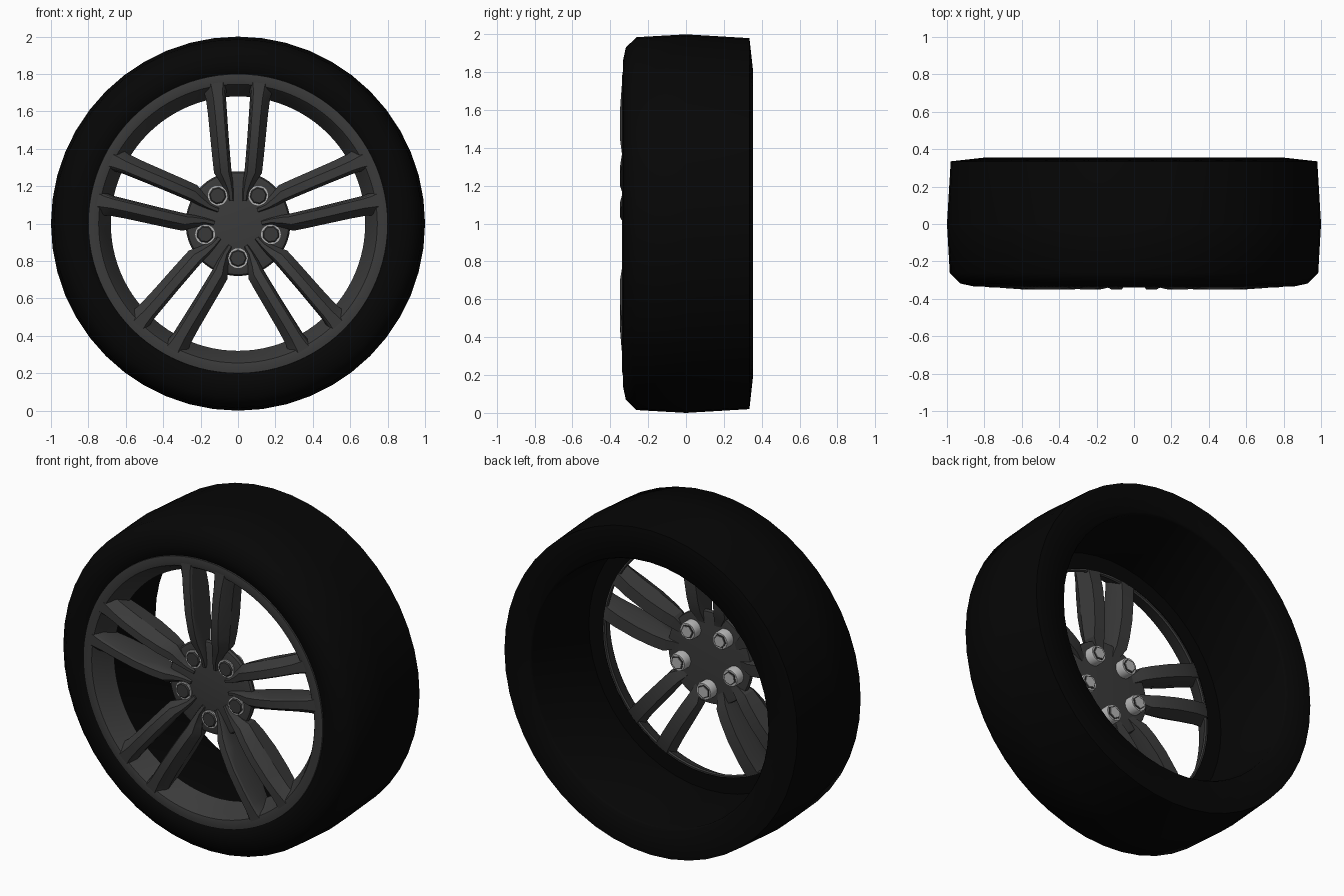
import bpy, bmesh, math

cube = bpy.data.objects.get("Cube")
if cube:
    bpy.data.objects.remove(cube, do_unlink=True)


def material(name, value):
    m = bpy.data.materials.new(name)
    m.use_nodes = True
    color = (value, value, value, 1)
    m.diffuse_color = color
    bsdf = m.node_tree.nodes["Principled BSDF"]
    bsdf.inputs["Base Color"].default_value = color
    bsdf.inputs["Roughness"].default_value = 0.6
    return m


RUBBER = material("black rubber", 0.0018)
ALLOY = material("dark grey alloy", 0.043)
CAP = material("bolt cap grey", 0.04)
STEEL = material("bolt steel", 0.45)
CENTRE_Z = 1.0


def finish(bm, name, mat, angle):
    bmesh.ops.recalc_face_normals(bm, faces=bm.faces)
    mesh = bpy.data.meshes.new(name)
    bm.to_mesh(mesh)
    bm.free()
    mesh.materials.append(mat)
    ob = bpy.data.objects.new(name, mesh)
    bpy.context.collection.objects.link(ob)
    bpy.ops.object.select_all(action="DESELECT")
    ob.select_set(True)
    bpy.context.view_layer.objects.active = ob
    bpy.ops.object.shade_smooth_by_angle(angle=math.radians(angle))


def lathe(name, profile, mat, sides, closed=True, cx=0, cz=CENTRE_Z, turn=0, angle=35):
    """Revolve (radius, y) points about an axis parallel to y."""
    bm = bmesh.new()
    rings = []
    for i in range(sides):
        a = turn + math.tau * i / sides
        rings.append([bm.verts.new((cx + r * math.cos(a), y, cz + r * math.sin(a)))
                      for r, y in profile])
    n = len(profile)
    for i in range(sides):
        a, b = rings[i], rings[(i + 1) % sides]
        for j in range(n if closed else n - 1):
            k = (j + 1) % n
            bm.faces.new((a[j], a[k], b[k], b[j]))
    if not closed:
        for j in (0, n - 1):
            bm.faces.new([ring[j] for ring in rings])
    finish(bm, name, mat, angle)


# Tyre with a hollow back, closing in behind the rim
lathe("tyre", [(0.795, -0.325), (0.86, -0.333), (0.93, -0.318), (0.985, -0.262),
               (1.0, 0), (0.98, 0.335), (0.80, 0.355), (0.79, 0.34), (0.79, -0.20),
               (0.692, -0.196)],
      RUBBER, 48, angle=80)

# Rim with a flat lip and a sloped inner wall
lathe("rim", [(0.803, -0.30), (0.80, -0.335), (0.768, -0.339), (0.745, -0.334),
              (0.735, -0.32), (0.70, -0.25), (0.68, -0.21), (0.686, -0.202),
              (0.79, -0.23)], ALLOY, 96)

# Recessed hub plate
lathe("hub", [(0.25, -0.264), (0.272, -0.258), (0.28, -0.245), (0.275, -0.225),
              (0.25, -0.222)], ALLOY, 60, closed=False)

# Spoke stations: radius, inner edge, outer edge, front y, back y
STATIONS = [(0.12, 0.022, 0.056, -0.274, -0.235),
            (0.17, 0.024, 0.064, -0.286, -0.23),
            (0.23, 0.028, 0.100, -0.304, -0.215),
            (0.27, 0.034, 0.128, -0.317, -0.20),
            (0.34, 0.040, 0.136, -0.335, -0.185),
            (0.45, 0.049, 0.147, -0.349, -0.175),
            (0.58, 0.058, 0.160, -0.350, -0.18),
            (0.67, 0.064, 0.172, -0.344, -0.195),
            (0.72, 0.062, 0.188, -0.340, -0.21),
            (0.785, 0.050, 0.215, -0.335, -0.225)]


def section(inner, outer, front, back):
    w = outer - inner
    shoulder = front + 0.4 * (back - front)
    return [(inner + 0.12 * w, back), (inner, shoulder),
            (inner + 0.09 * w, front + 0.010), (inner + 0.16 * w, front),
            (outer - 0.38 * w, front), (outer - 0.30 * w, front + 0.010),
            (outer, shoulder), (outer - 0.12 * w, back)]


def spoke(name, theta, side):
    bm = bmesh.new()
    c, s = math.cos(theta), math.sin(theta)
    rows = []
    for r, *edges in STATIONS:
        rows.append([bm.verts.new((r * c - side * u * s, y,
                                   CENTRE_Z + r * s + side * u * c))
                     for u, y in section(*edges)])
    n = len(rows[0])
    for a, b in zip(rows, rows[1:]):
        for j in range(n):
            k = (j + 1) % n
            bm.faces.new((a[j], a[k], b[k], b[j]))
    bm.faces.new(rows[0])
    bm.faces.new(rows[-1])
    finish(bm, name, ALLOY, 25)


# Five twin spokes, with a bolt between each pair
for i in range(5):
    theta = math.radians(90 + 72 * i)
    spoke(f"spoke_{i + 1}_left", theta, 1)
    spoke(f"spoke_{i + 1}_right", theta, -1)

    t = theta + math.radians(36)
    x, z = 0.185 * math.cos(t), CENTRE_Z + 0.185 * math.sin(t)

    def bolt_part(name, profile, mat, sides):
        lathe(f"{name}_{i + 1}", profile, mat, sides, closed=False, cx=x, cz=z, turn=t)

    bolt_part("bolt", [(0.053, -0.272), (0.053, -0.178), (0.048, -0.168)], STEEL, 24)
    bolt_part("bolt_cap", [(0.040, -0.280), (0.046, -0.274), (0.046, -0.270)], CAP, 8)
    bolt_part("bolt_end_edge", [(0.042, -0.170), (0.042, -0.165)], CAP, 6)
    bolt_part("bolt_end", [(0.034, -0.167), (0.034, -0.162)], STEEL, 6)
